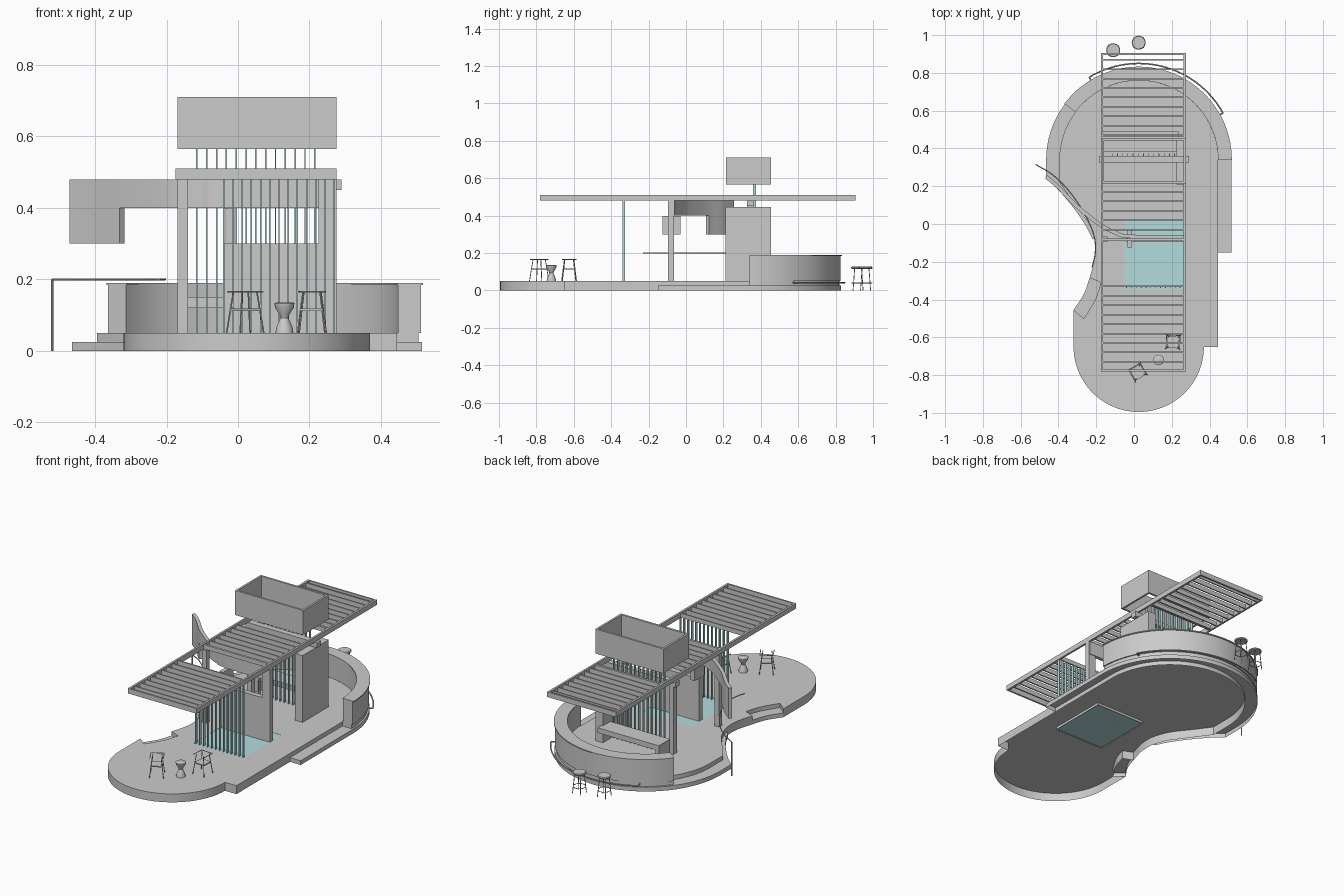
import bpy, bmesh
from math import sin, cos, radians, pi
from mathutils import Vector

if "Cube" in bpy.data.objects:
    bpy.data.objects.remove(bpy.data.objects["Cube"])

glass = bpy.data.materials.new("pale_glass")
glass.diffuse_color = (0.45, 0.72, 0.73, 1)
glass.use_nodes = True
glass.node_tree.nodes["Principled BSDF"].inputs["Base Color"].default_value = glass.diffuse_color


def finish(name, bm, mat=None, smooth=False):
    bmesh.ops.recalc_face_normals(bm, faces=bm.faces)
    me = bpy.data.meshes.new(name)
    bm.to_mesh(me)
    bm.free()
    ob = bpy.data.objects.new(name, me)
    bpy.context.collection.objects.link(ob)
    if mat:
        me.materials.append(mat)
    if smooth:
        bpy.ops.object.select_all(action='DESELECT')
        ob.select_set(True)
        bpy.context.view_layer.objects.active = ob
        bpy.ops.object.shade_smooth_by_angle(angle=radians(35))
    return ob


def add_box(bm, x0, x1, y0, y1, z0, z1):
    vs = bmesh.ops.create_cube(bm, size=1)["verts"]
    for v in vs:
        v.co = ((x0, x1)[v.co.x > 0], (y0, y1)[v.co.y > 0], (z0, z1)[v.co.z > 0])


def boxes(name, dims, mat=None):
    bm = bmesh.new()
    for d in dims:
        add_box(bm, *d)
    return finish(name, bm, mat)


def arc(cx, cy, r, a0, a1, n=40):
    return [(cx + r * cos(radians(a0 + (a1 - a0) * i / n)),
             cy + r * sin(radians(a0 + (a1 - a0) * i / n))) for i in range(n + 1)]


def flow(pts, n=6):
    # smooth curve through the points
    P = [Vector(p) for p in pts]
    P = [2 * P[0] - P[1]] + P + [2 * P[-1] - P[-2]]
    out = []
    for a, b, c, d in zip(P, P[1:], P[2:], P[3:]):
        for i in range(n):
            t = i / n
            out.append(tuple(0.5 * (2 * b + (c - a) * t + (2 * a - 5 * b + 4 * c - d) * t * t
                                    + (3 * b - a - 3 * c + d) * t ** 3)))
    return out + [tuple(P[-2])]


def band(name, outer, inner, z0, z1, bottom=True):
    # solid strip between two matching plan curves
    bm = bmesh.new()
    rows = [[bm.verts.new((*p, z)) for p in pts]
            for pts, z in ((outer, z0), (outer, z1), (inner, z1), (inner, z0))]
    for k in range(4 if bottom else 3):
        a, b = rows[k], rows[(k + 1) % 4]
        for i in range(len(a) - 1):
            bm.faces.new((a[i], a[i + 1], b[i + 1], b[i]))
    for e in (0, -1):
        bm.faces.new([r[e] for r in rows])
    return finish(name, bm, smooth=True)


def offset(pts, d):
    out = []
    for i, p in enumerate(pts):
        t = Vector(pts[min(i + 1, len(pts) - 1)]) - Vector(pts[max(i - 1, 0)])
        t.normalize()
        out.append((p[0] - t.y * d, p[1] + t.x * d))
    return out


def rods(name, segs, r, sides=8):
    bm = bmesh.new()
    for a, b in segs:
        a, b = Vector(a), Vector(b)
        q = (b - a).to_track_quat('Z', 'Y').to_matrix().to_4x4()
        q.translation = (a + b) / 2
        bmesh.ops.create_cone(bm, cap_ends=True, segments=sides, radius1=r, radius2=r,
                              depth=(b - a).length, matrix=q)
    return finish(name, bm, smooth=True)


def lathe(name, prof, cx, cy, n=24):
    bm = bmesh.new()
    rings = [[bm.verts.new((cx + r * cos(2 * pi * i / n), cy + r * sin(2 * pi * i / n), z))
              for i in range(n)] for r, z in prof]
    for a, b in zip(rings, rings[1:]):
        for i in range(n):
            bm.faces.new((a[i], a[(i + 1) % n], b[(i + 1) % n], b[i]))
    bm.faces.new(rings[0])
    bm.faces.new(rings[-1])
    return finish(name, bm, smooth=True)


# platform: hollow shell with a rectangular opening
C = (0.025, 0.34)
edge = flow([(-.395, .22), (-.33, .13), (-.25, .025), (-.208, -.08), (-.207, -.18), (-.235, -.285)])
notch_in = flow([(-.175, -.31), (-.205, -.40), (-.265, -.50)])
notch_out = flow([(-.235, -.285), (-.265, -.37), (-.32, -.455)])
outline = (arc(.025, -.65, .345, 180, 360) + [(.445, -.65)] + arc(*C, .42, 0, 180)
           + edge + notch_in + [(-.32, -.455)])
hole = [(-.05, -.345), (.275, -.345), (.275, .015), (-.05, .015)]
bm = bmesh.new()
edges, skirts = [], []
for loop, depth in ((outline, 0), (hole, .035)):
    top = [bm.verts.new((*p, .05)) for p in loop]
    low = [bm.verts.new((*p, depth)) for p in loop]
    for i in range(len(loop)):
        j = (i + 1) % len(loop)
        edges.append(bm.edges.new((top[i], top[j])))
        skirts.append((low[i], low[j], top[j], top[i]))
bmesh.ops.triangle_fill(bm, use_beauty=True, use_dissolve=False, edges=edges)
for s in skirts:
    bm.faces.new(s)
finish("platform", bm, smooth=True)

# low steps around the platform
left_out = flow([(-.465, .24), (-.40, .18), (-.32, .085), (-.255, -.01), (-.22, -.08)])
left_in = flow([(-.395, .22), (-.35, .16), (-.29, .075), (-.24, .005), (-.208, -.08)])
band("perimeter_step", [(.515, -.15)] + arc(*C, .49, 0, 180) + left_out,
     [(.445, -.15)] + arc(*C, .42, 0, 180) + left_in, 0, .025, bottom=False)
band("notch_step", notch_out, notch_in, 0, .025, bottom=False)

# curved bar
band("bar_plinth", arc(*C, .48, 0, 143), arc(*C, .42, 0, 143), .025, .05)
band("bar_wall", arc(*C, .487, 0, 143), arc(*C, .423, 0, 143), .05, .184)
band("bar_top", arc(*C, .493, 0, 143), arc(*C, .42, 0, 143), .184, .19)

# foot rail and handrail
rail = [(*p, .042) for p in arc(*C, .51, 29, 121, 30)]
ends = [(*arc(*C, .478, a, a, 1)[0], .042) for a in (29, 121)]
rail = [ends[0]] + rail + [ends[1]]
rods("foot_rail", list(zip(rail, rail[1:])), .004)
hand = flow([(-.52, .315), (-.43, .26), (-.34, .17), (-.26, .05), (-.212, -.06), (-.205, -.15), (-.222, -.23)])
hand = [(-.52, .315, 0)] + [(*p, .2) for p in hand]
rods("handrail", list(zip(hand, hand[1:])), .003)

# glass floor and glass fins
boxes("glass_floor", [(-.05, .275, -.345, .015, .04, .049)], glass)
boxes("front_glass_fins", [(x - .002, x + .002, -.34, -.325, .05, .48)
                           for x in [-.04 + .0258 * i for i in range(13)]], glass)
boxes("rear_glass_fins", [(x - .002, x + .002, .358, .373, .05, .565)
                          for x in [-.115 + .0275 * i for i in range(13)]], glass)

# walls, columns, bench and beam
boxes("low_wall", [(-.04, .275, -.095, -.065, .04, .30)])
boxes("front_columns", [(-.17, -.14, -.095, -.065, .05, .48), (.225, .275, -.095, -.065, .05, .48)])
boxes("rear_column", [(-.17, -.14, .325, .36, .05, .48)])
boxes("tall_slab", [(.225, .275, .21, .455, .05, .445)])
boxes("bench", [(-.14, .235, .385, .49, .12, .15), (-.165, -.14, .385, .49, .05, .15)])
boxes("cross_beam", [(-.185, .29, .325, .36, .45, .48)])

# curved canopy band with its dropped end
path = flow([(-.465, .25), (-.40, .195), (-.325, .115), (-.25, .05), (-.17, -.01),
             (-.10, -.045), (-.03, -.065), (.27, -.072)])
band("canopy_band", offset(path, -.01), offset(path, .01), .40, .48)
drop = path[:13]
band("canopy_drop", offset(drop, -.01), offset(drop, .01), .30, .40)
boxes("hanging_block", [(-.035, -.01, -.125, -.03, .30, .398)])

# slatted roof
boxes("roof_frame", [(-.175, -.163, -.78, .905, .48, .51), (.263, .275, -.78, .905, .48, .51),
                     (-.175, .275, -.78, -.77, .48, .51), (-.175, .275, .895, .905, .48, .51)])
ys = [-.73 + .05 * i for i in range(33)]
ys = [y for y in ys if not (-.31 < y < -.1 or .23 < y < .45)] + [-.085, .22, .46]
boxes("roof_slats", [(-.163, .263, y - .004, y + .004, .482, .508) for y in ys])

# open box above the roof
boxes("roof_box", [(-.17, .275, .215, .227, .565, .71), (-.17, .275, .443, .455, .565, .71),
                   (-.17, -.158, .227, .443, .565, .71), (.263, .275, .227, .443, .565, .71)])


def chair(name, cx, cy, turn):
    def P(x, y, z):
        a = radians(turn)
        return (cx + x * cos(a) - y * sin(a), cy + x * sin(a) + y * cos(a), z)
    S = [(-1, -1), (1, -1), (1, 1), (-1, 1)]
    segs = [(P(.038 * x, .038 * y, .05), P(.024 * x, .024 * y, .165)) for x, y in S]
    segs += [(P(.036 * x, -.036, .165), P(.036 * x, .036, .165)) for x in (-1, 1)]
    segs += [(P(-.036, .036, .165), P(.036, .036, .165))]
    rods(name + "_frame", segs, .0022, 6)
    f = .032
    seat = boxes(name + "_seat", [(-f, f, -f, f, .112, .118)])
    seat.location = (cx, cy, 0)
    seat.rotation_euler.z = radians(turn)


# loose furniture
chair("left_chair", .02, -.785, 30)
chair("right_chair", .207, -.625, -3)
lathe("hourglass_table", [(.025, .05), (.023, .065), (.011, .092), (.014, .102),
                          (.026, .12), (.028, .133), (.025, .135)], .13, -.72)
for i, (x, y) in enumerate([(-.11, .92), (.025, .96)]):
    lathe(f"stool_{i}_seat", [(.033, .115), (.037, .119), (.037, .124), (.033, .127)], x, y)
    legs = [((x + .038 * cos(a), y + .038 * sin(a), 0), (x + .026 * cos(a), y + .026 * sin(a), .116))
            for a in [pi / 4 + pi / 2 * k for k in range(4)]]
    ring = [(*p, .04) for p in arc(x, y, .034, 0, 360, 16)]
    rods(f"stool_{i}_frame", legs + list(zip(ring, ring[1:])), .0022, 6)
